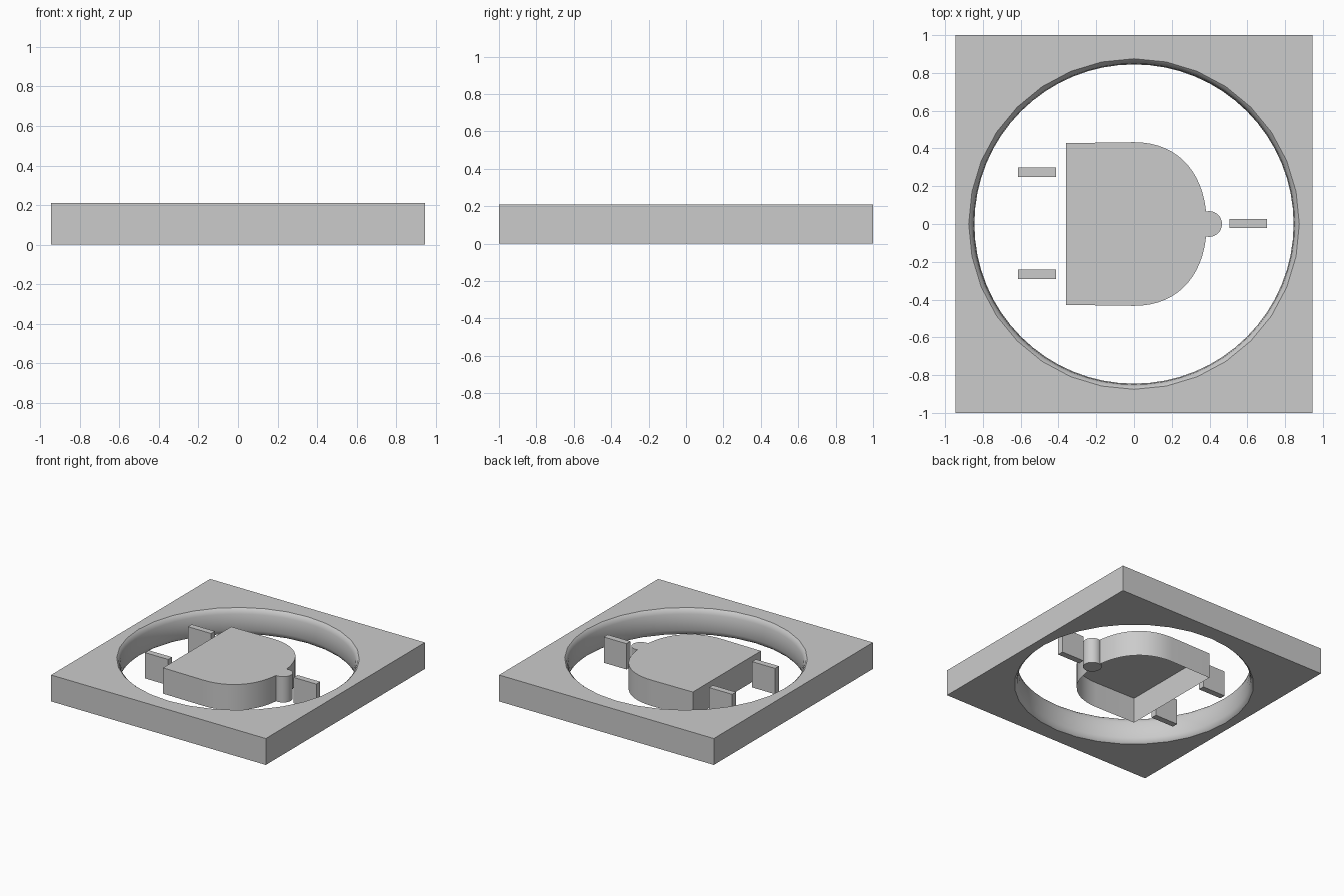
import bpy, bmesh
from math import cos, sin, pi

if "Cube" in bpy.data.objects:
    bpy.data.objects.remove(bpy.data.objects["Cube"])

H = 0.21      # overall height
N = 64        # steps around the opening


def make_object(name, bm, smooth_angle=None):
    bmesh.ops.recalc_face_normals(bm, faces=bm.faces[:])
    mesh = bpy.data.meshes.new(name)
    bm.to_mesh(mesh)
    bm.free()
    ob = bpy.data.objects.new(name, mesh)
    bpy.context.collection.objects.link(ob)
    if smooth_angle:
        bpy.ops.object.select_all(action='DESELECT')
        bpy.context.view_layer.objects.active = ob
        ob.select_set(True)
        bpy.ops.object.shade_smooth_by_angle(angle=smooth_angle)
    return ob


def block(name, x0, x1, y0, y1, z1):
    bm = bmesh.new()
    bmesh.ops.create_cube(bm, size=1)
    for v in bm.verts:
        v.co.x = x1 if v.co.x > 0 else x0
        v.co.y = y1 if v.co.y > 0 else y0
        v.co.z = z1 if v.co.z > 0 else 0
    return make_object(name, bm)


# Rectangular plate with a round opening whose wall bulges inward
bm = bmesh.new()


def rect_ring(z):
    ring = []
    for i in range(N):
        c, s = cos(2 * pi * i / N), sin(2 * pi * i / N)
        m = max(abs(c), abs(s))
        ring.append(bm.verts.new((0.945 * c / m, s / m, z)))
    return ring


def round_ring(r, z, coarse):
    ring = []
    for i in range(N):
        k = r * cos(2 * pi / N) if coarse and i % 2 else r
        ring.append(bm.verts.new((k * cos(2 * pi * i / N), k * sin(2 * pi * i / N), z)))
    return ring


half = [(0.875, 0.0), (0.860, 0.012), (0.850, 0.04)]
wall = half + [(0.845, H / 2)] + [(r, H - z) for r, z in reversed(half)]
rings = [rect_ring(0)]
rings += [round_ring(r, z, r > 0.87) for r, z in wall]
rings += [rect_ring(H)]
for a, b in zip(rings, rings[1:] + rings[:1]):
    for i in range(N):
        j = (i + 1) % N
        bm.faces.new((a[i], a[j], b[j], b[i]))
make_object("plate", bm, 0.6)

# D-shaped cover: thin shell, open underneath
TOP = 0.205


def bezier(p, t):
    w = ((1 - t) ** 3, 3 * t * (1 - t) ** 2, 3 * t * t * (1 - t), t ** 3)
    return tuple(sum(k * q[a] for k, q in zip(w, p)) for a in (0, 1))


curve = [(0, 0.433), (0.25, 0.433), (0.385, 0.25), (0.385, 0)]
upper = [(-0.36, 0.428)] + [bezier(curve, i / 16) for i in range(17)]
outline = upper + [(x, -y) for x, y in reversed(upper[:-1])]
bm = bmesh.new()
low = [bm.verts.new((x, y, 0)) for x, y in outline]
high = [bm.verts.new((x, y, TOP)) for x, y in outline]
for i in range(len(low)):
    j = (i + 1) % len(low)
    bm.faces.new((low[i], low[j], high[j], high[i]))
bm.faces.new(high)
make_object("cover", bm, 0.5)

# Round knob at the tip of the cover
bm = bmesh.new()
bmesh.ops.create_cone(bm, cap_ends=True, segments=32, radius1=0.068, radius2=0.068, depth=TOP)
bmesh.ops.translate(bm, verts=bm.verts[:], vec=(0.398, 0, TOP / 2))
make_object("knob", bm, 0.5)

# Three small upright blocks
block("block_tip", 0.505, 0.705, -0.022, 0.027, TOP)
block("block_back_left", -0.615, -0.412, 0.25, 0.298, TOP)
block("block_back_right", -0.615, -0.412, -0.29, -0.242, TOP)
